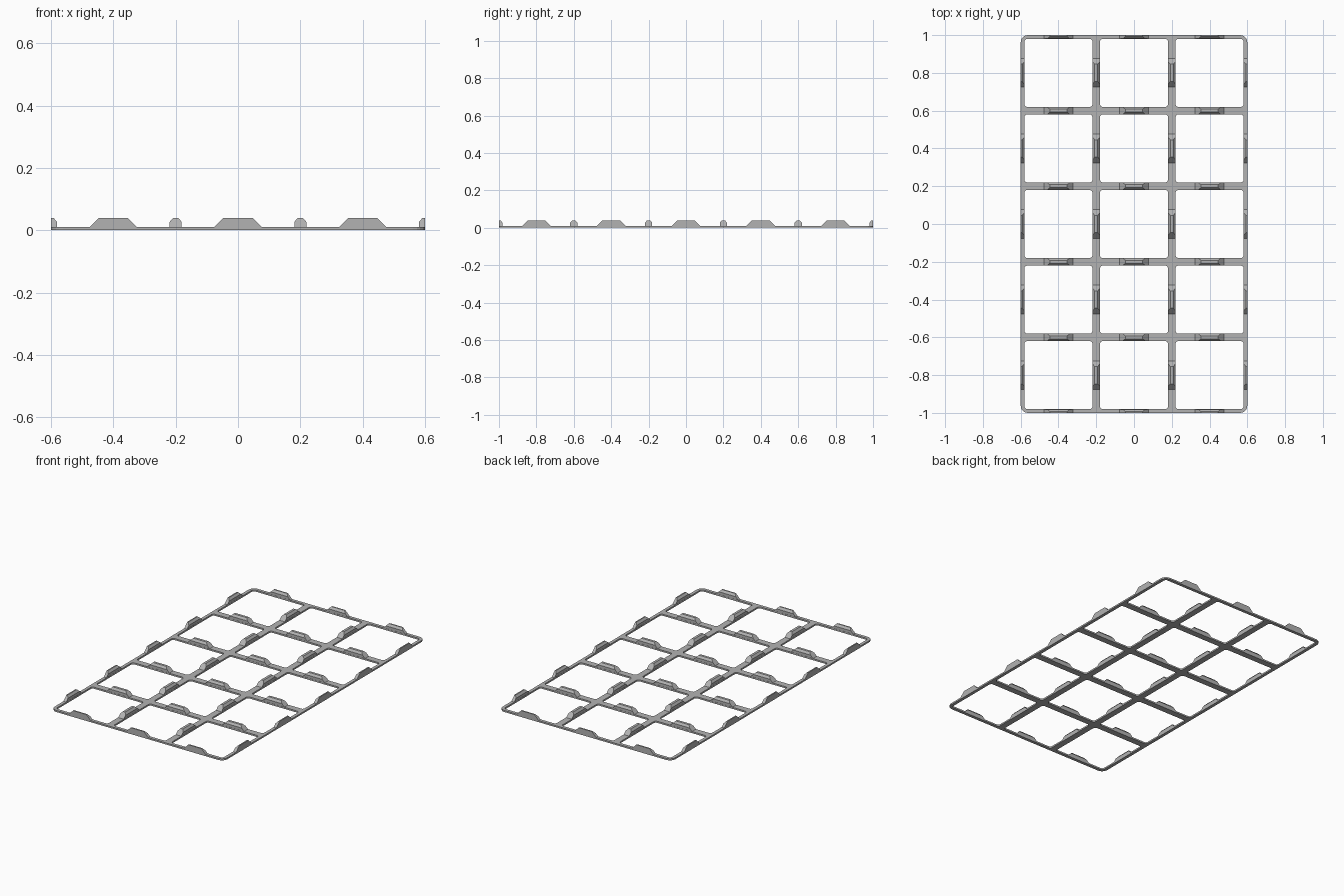
import bpy, bmesh, math
from mathutils import Matrix

if "Cube" in bpy.data.objects:
    bpy.data.objects.remove(bpy.data.objects["Cube"])

COLS, ROWS, CELL = 3, 5, 0.4
BAR, THICK = 0.04, 0.01          # bar width, plate thickness
HALF_X, HALF_Y = COLS * CELL / 2, ROWS * CELL / 2

grey = bpy.data.materials.new("plain grey")
grey.use_nodes = True
colour = (0.45, 0.45, 0.45, 1)
grey.diffuse_color = colour
grey.node_tree.nodes["Principled BSDF"].inputs["Base Color"].default_value = colour


def add_object(name, mesh):
    ob = bpy.data.objects.new(name, mesh)
    bpy.context.collection.objects.link(ob)
    return ob


def rounded_rect(curve, cx, cy, hx, hy, r, steps=5):
    """Add a closed rounded rectangle outline to a flat curve."""
    pts = []
    for i, (sx, sy) in enumerate([(1, 1), (-1, 1), (-1, -1), (1, -1)]):
        for k in range(steps + 1):
            a = (i + k / steps) * math.pi / 2
            pts.append((cx + sx * (hx - r) + r * math.cos(a),
                        cy + sy * (hy - r) + r * math.sin(a)))
    spline = curve.splines.new('POLY')
    spline.points.add(len(pts) - 1)
    for p, (x, y) in zip(spline.points, pts):
        p.co = (x, y, 0, 1)
    spline.use_cyclic_u = True


# Grid frame: rounded outline with a rounded window per cell
centres_x = [(i + 0.5) * CELL - HALF_X for i in range(COLS)]
centres_y = [(j + 0.5) * CELL - HALF_Y for j in range(ROWS)]
outline = bpy.data.curves.new("frame_outline", 'CURVE')
outline.dimensions = '2D'
outline.fill_mode = 'BOTH'
outline.extrude = THICK / 2
rounded_rect(outline, 0, 0, HALF_X, HALF_Y, 0.038)
for x in centres_x:
    for y in centres_y:
        h = (CELL - BAR) / 2
        rounded_rect(outline, x, y, h, h, 0.015)
temp = add_object("frame_outline", outline)
bpy.context.view_layer.update()
mesh = bpy.data.meshes.new_from_object(
    temp.evaluated_get(bpy.context.evaluated_depsgraph_get()))
bpy.data.objects.remove(temp)
bm = bmesh.new()
bm.from_mesh(mesh)
bmesh.ops.remove_doubles(bm, verts=bm.verts, dist=1e-5)
bmesh.ops.translate(bm, verts=bm.verts, vec=(0, 0, THICK / 2))
bmesh.ops.recalc_face_normals(bm, faces=bm.faces)
bm.to_mesh(mesh)
bm.free()
mesh.materials.clear()
mesh.materials.append(grey)
for p in mesh.polygons:
    p.use_smooth = False
add_object("grid_frame", mesh)


def lug_mesh(name, half):
    """Ridge along x with chamfered top and sloped ends; half keeps y >= 0."""
    side = [(0.019, THICK), (0.019, 0.027), (0.008, 0.04)]
    section = side + [(-y, z) for y, z in reversed(side)]
    bm = bmesh.new()
    ends = [[bm.verts.new((s * (0.076 - (z - THICK)), y, z)) for y, z in section]
            for s in (-1, 1)]
    for ring in ends:
        bm.faces.new(ring)
    for i in range(len(section)):
        j = (i + 1) % len(section)
        bm.faces.new((ends[0][i], ends[0][j], ends[1][j], ends[1][i]))
    if half:
        cut = bmesh.ops.bisect_plane(
            bm, geom=bm.verts[:] + bm.edges[:] + bm.faces[:],
            plane_co=(0, 0, 0), plane_no=(0, -1, 0), clear_outer=True)
        edges = [e for e in cut["geom_cut"] if isinstance(e, bmesh.types.BMEdge)]
        bmesh.ops.contextual_create(bm, geom=edges)
    bmesh.ops.recalc_face_normals(bm, faces=bm.faces)
    me = bpy.data.meshes.new(name)
    bm.to_mesh(me)
    bm.free()
    me.materials.append(grey)
    return me


full_lug = lug_mesh("full_lug", False)
half_lug = lug_mesh("half_lug", True)


def place_lug(name, x, y, angle, edge):
    ob = add_object(name, half_lug if edge else full_lug)
    ob.matrix_world = Matrix.Translation((x, y, 0)) @ Matrix.Rotation(angle, 4, 'Z')


# Lugs on the bars running left to right; outer ones are halved, facing inward
for j in range(ROWS + 1):
    for x in centres_x:
        place_lug("cross_bar_lug", x, j * CELL - HALF_Y,
                  math.pi if j == ROWS else 0, j in (0, ROWS))

# Lugs on the bars running front to back
for i in range(COLS + 1):
    for y in centres_y:
        place_lug("long_bar_lug", i * CELL - HALF_X, y,
                  math.pi / 2 if i == COLS else -math.pi / 2, i in (0, COLS))
